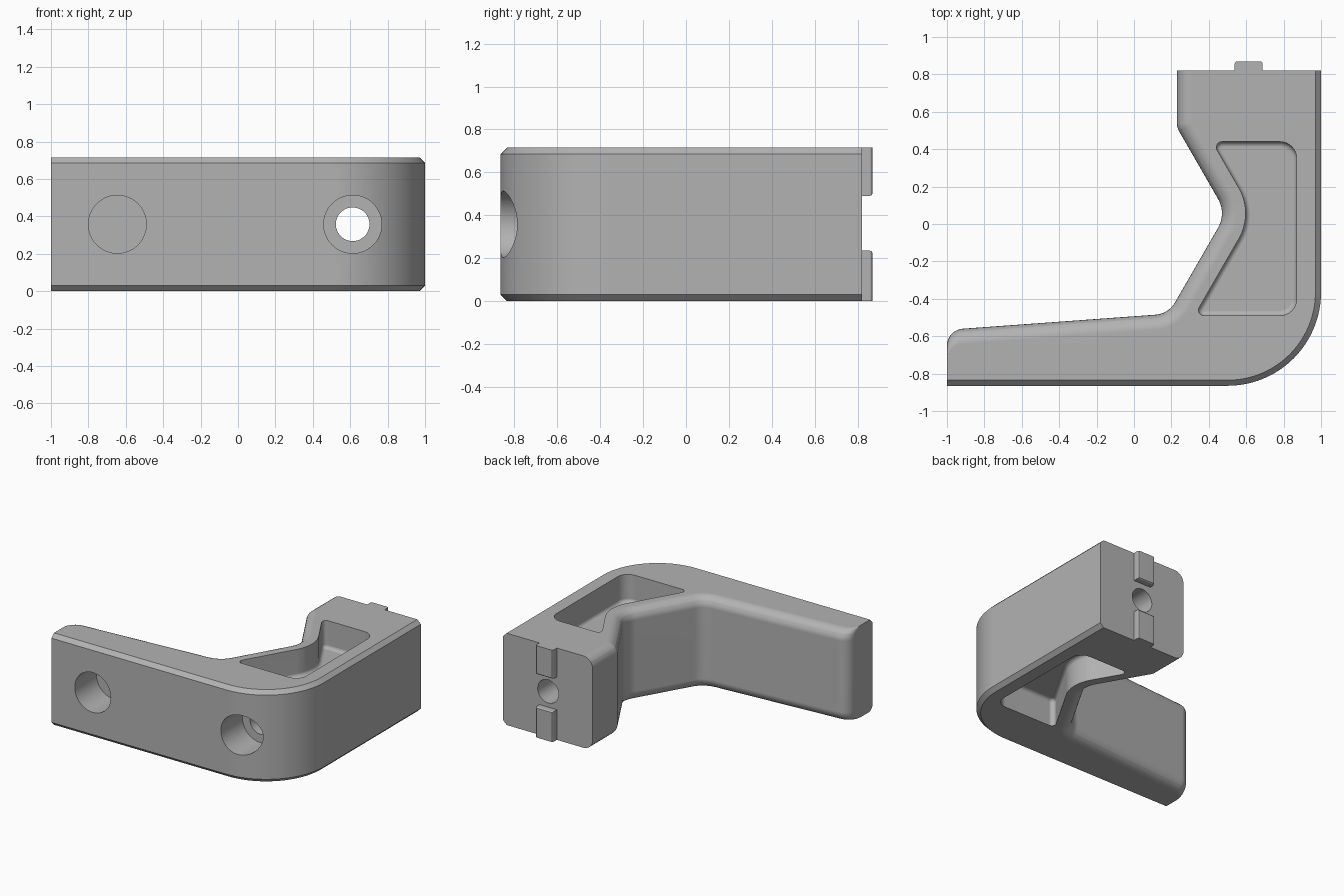
import bpy, bmesh, math
from mathutils import Vector, Matrix

if "Cube" in bpy.data.objects:
    bpy.data.objects.remove(bpy.data.objects["Cube"], do_unlink=True)

H = 0.715          # body height
MID = H / 2
FILLET = 0.08
CHAMFER = 0.03

grey = bpy.data.materials.new("plain grey")
grey.use_nodes = True
colour = (0.45, 0.45, 0.45, 1)
grey.diffuse_color = colour
grey.node_tree.nodes["Principled BSDF"].inputs["Base Color"].default_value = colour


def outline(corners, inset):
    """Offset each side inward by inset(i), then round every corner."""
    pts = [Vector(c[:2]) for c in corners]
    n = len(pts)
    dirs = [(pts[(i + 1) % n] - pts[i]).normalized() for i in range(n)]
    sharp = []
    for i in range(n):
        a, b = dirs[i - 1], dirs[i]
        da, db = inset((i - 1) % n), inset(i)
        cr = a.cross(b)
        na, nb = Vector((-a.y, a.x)), Vector((-b.y, b.x))
        # intersection of the two shifted sides
        t = (nb * db - na * da).cross(b) / cr
        sharp.append((pts[i] + na * da + a * t, cr, min(da, db)))
    ring = []
    for i, (p, cr, d) in enumerate(sharp):
        r, steps = corners[i][2:]
        if r == 0:
            ring.append(p)
            continue
        r = max(r - math.copysign(d, cr), 0.003)
        u, v = -dirs[i - 1], dirs[i]
        half = u.angle(v) / 2
        centre = p + (u + v).normalized() * (r / math.sin(half))
        start = p + u * (r / math.tan(half)) - centre
        turn = math.copysign(math.pi - 2 * half, cr)
        for k in range(steps + 1):
            ring.append(centre + Matrix.Rotation(turn * k / steps, 2) @ start)
    return ring


def loft(name, rings):
    """Skin a stack of (z, outline) rings and cap both ends."""
    bm = bmesh.new()
    rows = [[bm.verts.new((p.x, p.y, z)) for p in ring] for z, ring in rings]
    n = len(rows[0])
    for lo, hi in zip(rows, rows[1:]):
        for i in range(n):
            j = (i + 1) % n
            bm.faces.new((lo[i], lo[j], hi[j], hi[i]))
    bm.faces.new(rows[0])
    bm.faces.new(rows[-1])
    bmesh.ops.recalc_face_normals(bm, faces=bm.faces)
    return finish(name, bm)


def finish(name, bm):
    mesh = bpy.data.meshes.new(name)
    bm.to_mesh(mesh)
    bm.free()
    mesh.materials.append(grey)
    ob = bpy.data.objects.new(name, mesh)
    bpy.context.collection.objects.link(ob)
    return ob


def round_inset(h, r):
    return r - math.sqrt(r * r - (r - h) ** 2) if h < r else 0.0


def arc_heights(r, steps):
    return [r * (1 - math.cos(math.pi / 2 * k / steps)) for k in range(steps + 1)]


def cylinder(name, x, radius, y0, y1):
    bm = bmesh.new()
    place = Matrix.Translation((x, (y0 + y1) / 2, MID)) @ Matrix.Rotation(math.pi / 2, 4, 'X')
    bmesh.ops.create_cone(bm, cap_ends=True, segments=48, radius1=radius,
                          radius2=radius, depth=y1 - y0, matrix=place)
    return finish(name, bm)


def cut(target, cutter):
    cutter.hide_render = True
    mod = target.modifiers.new("cut", 'BOOLEAN')
    mod.operation = 'DIFFERENCE'
    mod.solver = 'EXACT'
    mod.object = cutter
    bpy.context.view_layer.objects.active = target
    bpy.ops.object.modifier_apply(modifier=mod.name)
    bpy.data.objects.remove(cutter, do_unlink=True)


def smooth(ob):
    bpy.ops.object.select_all(action='DESELECT')
    ob.select_set(True)
    bpy.context.view_layer.objects.active = ob
    bpy.ops.object.shade_smooth_by_angle(angle=math.radians(30))
    mod = ob.modifiers.new("even shading", 'WEIGHTED_NORMAL')
    mod.keep_sharp = True


# Bracket body: corners as x, y, radius, steps
body_corners = [
    (-1, -0.865, 0, 0), (1, -0.865, 0.5, 24), (1, 0.82, 0, 0), (0.23, 0.82, 0, 0),
    (0.23, 0.515, 0.08, 6), (0.494, 0.057, 0.155, 10),
    (0.184, -0.48, 0.13, 10), (-1, -0.566, 0.09, 8)]


def body_inset(h):
    bevel = max(0.0, CHAMFER - h)
    soft = round_inset(h, FILLET)
    # outer sides chamfered, inner sides filleted, ends square
    kinds = [bevel, bevel, 0, soft, soft, soft, soft, 0]
    return lambda i: kinds[i]


heights = sorted(arc_heights(FILLET, 7) + [CHAMFER])
levels = heights + [H - h for h in reversed(heights)]
body = loft("bracket_body",
            [(z, outline(body_corners, body_inset(min(z, H - z)))) for z in levels])

# Lightening pockets in the top and bottom, with rounded floors
pocket_corners = [
    (0.323, -0.49, 0.03, 6), (0.87, -0.49, 0.09, 8), (0.87, 0.44, 0.09, 8),
    (0.418, 0.44, 0.03, 6), (0.639, 0.057, 0.27, 10)]
FLOOR = 0.5
SOFT = 0.028
for side in (1, -1):
    rings = []
    for h in arc_heights(SOFT, 5) + [H - FLOOR + 0.1]:
        d = round_inset(h, SOFT)
        z = MID + side * (FLOOR - MID + h)
        rings.append((z, outline(pocket_corners, lambda i: d)))
    cut(body, loft("pocket_cutter", rings))

# Blind hole, counterbore and through bore
cut(body, cylinder("blind_cutter", -0.645, 0.155, -1, -0.6))
cut(body, cylinder("counterbore_cutter", 0.613, 0.155, -1, -0.6))
cut(body, cylinder("bore_cutter", 0.613, 0.09, -0.8, 1))
smooth(body)

# Locating keys on the back face
for name, z0, z1, outer in (("lower_key", 0, 0.235, 0), ("upper_key", 0.49, H, H)):
    bm = bmesh.new()
    place = Matrix.Translation((0.613, 0.835, (z0 + z1) / 2)) @ Matrix.Diagonal((0.15, 0.07, z1 - z0, 1))
    bmesh.ops.create_cube(bm, size=1, matrix=place)
    edges = [e for e in bm.edges
             if all(v.co.y > 0.85 for v in e.verts)
             and any(abs(v.co.z - outer) > 0.01 for v in e.verts)]
    bmesh.ops.bevel(bm, geom=edges, offset=0.014, segments=3, profile=0.5, affect='EDGES')
    smooth(finish(name, bm))
